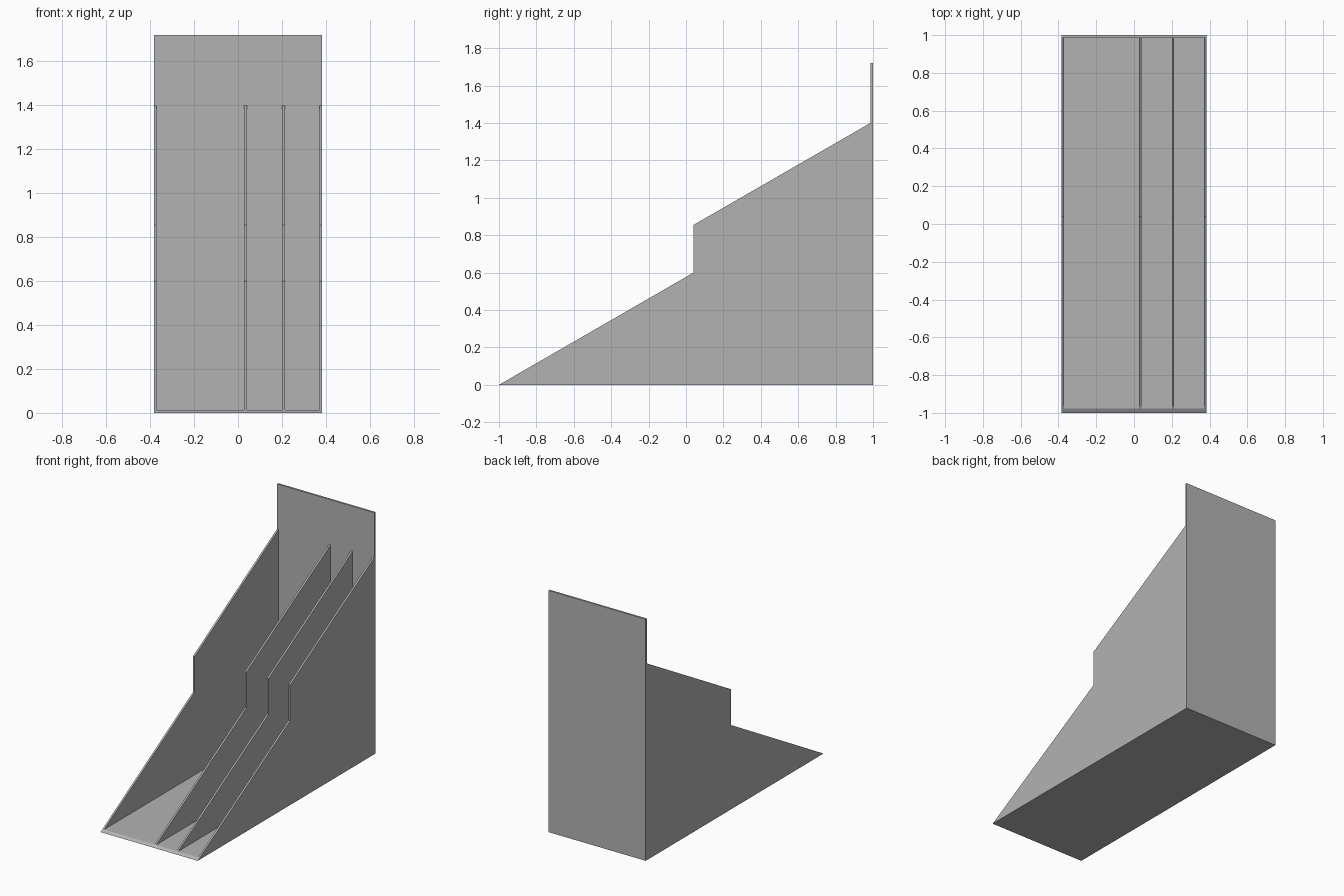
import bpy
import bmesh

cube = bpy.data.objects.get("Cube")
if cube:
    bpy.data.objects.remove(cube, do_unlink=True)

HALF_W = 0.383   # half of the overall width
T = 0.013        # sheet thickness
BACK_Y = 0.986   # front face of the back panel

grey = bpy.data.materials.new("plain grey")
grey.use_nodes = True
colour = (0.45, 0.45, 0.45, 1)
grey.diffuse_color = colour
grey.node_tree.nodes["Principled BSDF"].inputs["Base Color"].default_value = colour


def sheet(name, profile, x0, x1):
    """Extrude a (y, z) outline along x into a solid part."""
    bm = bmesh.new()
    face = bm.faces.new([bm.verts.new((x0, y, z)) for y, z in profile])
    grown = bmesh.ops.extrude_face_region(bm, geom=[face])["geom"]
    moved = [v for v in grown if isinstance(v, bmesh.types.BMVert)]
    bmesh.ops.translate(bm, verts=moved, vec=(x1 - x0, 0, 0))
    bmesh.ops.recalc_face_normals(bm, faces=bm.faces)
    mesh = bpy.data.meshes.new(name)
    bm.to_mesh(mesh)
    bm.free()
    mesh.materials.append(grey)
    obj = bpy.data.objects.new(name, mesh)
    bpy.context.collection.objects.link(obj)
    return obj


# Stepped, sloping upright walls
wall_profile = [(-1, 0), (BACK_Y, 0), (BACK_Y, 1.4), (0.04, 0.855), (0.04, 0.6)]
walls = {
    "right_wall": -HALF_W,
    "wide_divider": 0.027,
    "narrow_divider": 0.2,
    "left_wall": HALF_W - T,
}
for name, x in walls.items():
    sheet(name, wall_profile, x, x + T)

# Floors between the walls, with a sloped front lip
floor_profile = [(-1, 0), (BACK_Y, 0), (BACK_Y, T), (-0.978, T)]
starts = list(walls.values())
for name, a, b in zip(("wide_floor", "middle_floor", "side_floor"), starts, starts[1:]):
    sheet(name, floor_profile, a + T, b)

# Tall back panel
sheet("back_panel", [(BACK_Y, 0), (1, 0), (1, 1.72), (BACK_Y, 1.72)], -HALF_W, HALF_W)
